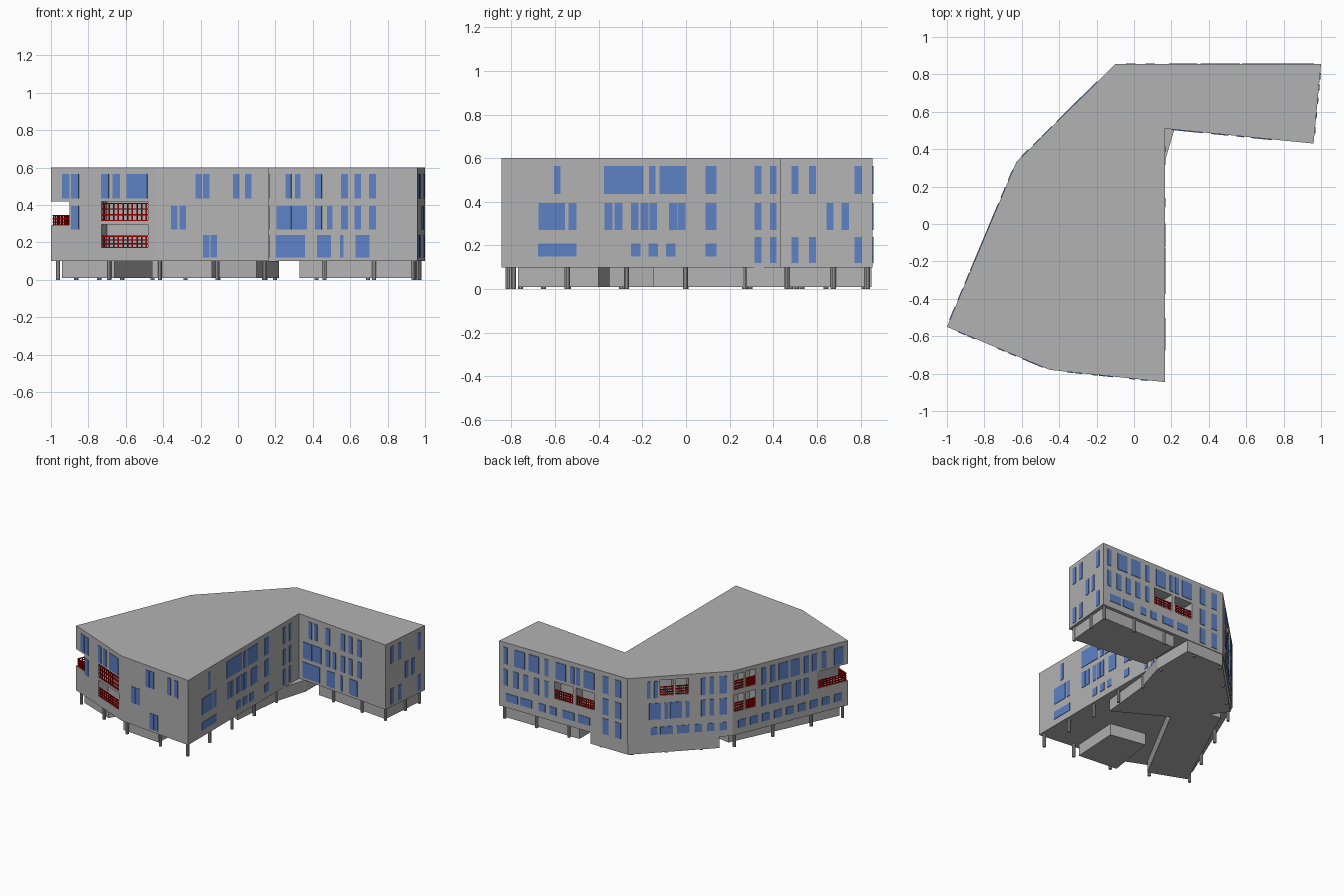
import bpy, bmesh
from mathutils import Vector

cube = bpy.data.objects.get("Cube")
if cube:
    bpy.data.objects.remove(cube, do_unlink=True)


def material(name, colour):
    m = bpy.data.materials.new(name)
    m.use_nodes = True
    m.diffuse_color = (*colour, 1)
    m.node_tree.nodes["Principled BSDF"].inputs["Base Color"].default_value = (*colour, 1)
    return m


GREY = material("concrete grey", (.45, .45, .45))
BLUE = material("window blue", (.11, .22, .56))
RED = material("railing red", (.55, 0, 0))

# Footprint corners, counter-clockwise from the left front corner
FOOT = [Vector(p) for p in ((-1, -.55), (-.45, -.78), (.165, -.845), (.165, .51),
                            (.96, .43), (1, .855), (-.1, .855), (-.63, .33))]
WALLS = ("front_left", "front", "court_side", "court_front",
         "wing_end", "back", "back_left", "left")
# Axis used to measure along each wall; other walls use percent of their length
AXIS = dict(front_left=0, front=0, court_side=1, court_front=0, wing_end=1)
# Bottom and top of each row of windows
STOREYS = dict(top=(.435, .565), mid=(.27, .395), low=(.12, .24), strip=(.15, .21))


def ends(wall):
    i = WALLS.index(wall)
    return FOOT[i], FOOT[(i + 1) % len(FOOT)]


def at(wall, v, out):
    """Point on a wall at measure v (hundredths), pushed outwards."""
    a, b = ends(wall)
    k = AXIS.get(wall)
    t = v / 100 if k is None else (v / 100 - a[k]) / (b[k] - a[k])
    d = (b - a).normalized()
    return a.lerp(b, t) + Vector((d.y, -d.x)) * out


def prism(bm, points, z0, z1):
    low = [bm.verts.new((*p, z0)) for p in points]
    top = [bm.verts.new((*p, z1)) for p in points]
    bm.faces.new(low[::-1])
    bm.faces.new(top)
    for i in range(len(points)):
        j = (i + 1) % len(points)
        bm.faces.new((low[i], low[j], top[j], top[i]))


def slab(bm, wall, v0, v1, z0, z1, inner, outer):
    prism(bm, [at(wall, v0, inner), at(wall, v0, outer),
               at(wall, v1, outer), at(wall, v1, inner)], z0, z1)


def finish(bm, name, mat):
    bmesh.ops.recalc_face_normals(bm, faces=bm.faces)
    mesh = bpy.data.meshes.new(name)
    bm.to_mesh(mesh)
    bm.free()
    mesh.materials.append(mat)
    ob = bpy.data.objects.new(name, mesh)
    bpy.context.collection.objects.link(ob)
    return ob


# Building body
bm = bmesh.new()
prism(bm, FOOT, .1, .6)
body = finish(bm, "building_body", GREY)

# Balcony recesses and their railings of horizontal rails and thin bars
recesses = bmesh.new()
rails = bmesh.new()


def railing(wall, v0, v1, z0, height):
    for i in range(4):
        z = z0 + height * i / 3
        slab(rails, wall, v0, v1, z, z + .006, -.012, -.004)
    step = (v1 - v0) / 10
    for i in range(10):
        v = v0 + step * (i + .5)
        slab(rails, wall, v - step * .12, v + step * .12, z0, z0 + height, -.011, -.005)


def balcony(wall, v0, v1, z0, z1, bays=2, height=.06):
    pier = (v1 - v0) * .08 * (bays - 1)
    width = (v1 - v0 - pier) / bays
    for i in range(bays):
        v = v0 + i * (width + pier)
        slab(recesses, wall, v, v + width, z0, z1, -.08, .03)
        railing(wall, v, v + width, z0, height)


balcony("front_left", -73, -48, .315, .42, bays=1, height=.09)
balcony("front_left", -73, -48, .17, .295, bays=1)
balcony("back", 43, 74, .28, .41)
balcony("back_left", 31, 58, .45, .57)
balcony("left", 1, 20, .45, .57)
balcony("left", 1, 20, .28, .41)

# Open balcony through the left front corner
prism(recesses, [(-1.1, -.7), (-.9, -.7), (-.9, -.2), (-1.1, -.2)], .29, .42)
railing("front_left", -99, -90, .29, .05)
railing("left", 73, 99, .29, .05)
finish(rails, "balcony_railings", RED)

cutter = finish(recesses, "balcony_cutter", GREY)
cutter.hide_render = True
mod = body.modifiers.new("balconies", "BOOLEAN")
mod.operation = "DIFFERENCE"
mod.solver = "EXACT"
mod.object = cutter
bpy.context.view_layer.objects.active = body
bpy.ops.object.modifier_apply(modifier=mod.name)
bpy.data.objects.remove(cutter, do_unlink=True)

# Windows: panes of one width, repeated on the named storeys
panes = {wall: bmesh.new() for wall in WALLS}


def windows(wall, storeys, width, *centres):
    for storey in storeys.split():
        for c in centres:
            slab(panes[wall], wall, c - width / 2, c + width / 2, *STOREYS[storey], -.003, .004)


windows("front_left", "top", 4, -92, -87, -71, -65)
windows("front_left", "top", 11, -54)
windows("front_left", "mid", 4, -87)

windows("front", "top", 3.5, -21, -17, -1, 5.5)
windows("front", "mid", 3.5, -34, -29.5)
windows("front", "low", 3.5, -17, -13)

windows("court_side", "top mid low", 3, 33, 40)
windows("court_side", "top mid strip", 5, 11.5)
windows("court_side", "top", 18, -28.5)
windows("court_side", "top", 12.5, -6)
windows("court_side", "top", 3, -59, -15.5)
windows("court_side", "mid", 12, -61.5)
windows("court_side", "mid", 3.6, -52, -35.5, -31, -23.5, -19, -15, -6, -2)
windows("court_side", "strip", 17.5, -59)
windows("court_side", "strip", 4.5, -23, -15, -7)

windows("court_front", "top mid", 3.6, 43, 57, 64, 72)
windows("court_front", "top", 3, 27, 32)
windows("court_front", "mid", 8, 24.5, 33)
windows("court_front", "mid", 3, 49)
windows("court_front", "low", 15.5, 28)
windows("court_front", "low", 7.5, 46, 66.5)
windows("court_front", "low", 2, 55.5)

windows("wing_end", "top low", 3.3, 50, 58, 79)
windows("wing_end", "mid", 3.3, 66, 73)

windows("back", "top mid low", 4.5, 83, 92.5)
windows("back", "top mid", 3, 5, 37)
windows("back", "top", 8, 16, 27, 48, 70)
windows("back", "top", 3, 57, 61.5)
windows("back", "mid", 4, 13, 21, 29)
windows("back", "strip", 9, 10, 21, 54, 66)
windows("back", "strip", 5, 33.5, 42)

windows("back_left", "top mid strip", 7, 91)
windows("back_left", "top mid", 4, 72, 80)
windows("back_left", "top", 3.5, 20, 27)
windows("back_left", "mid", 11, 26, 46)
windows("back_left", "mid", 4, 37, 57)
windows("back_left", "strip", 7, 25, 67, 79)
windows("back_left", "strip", 12, 37, 53)

windows("left", "top mid", 4, 27, 64)
windows("left", "top", 4, 35, 71, 79)
windows("left", "top", 8, 44, 54, 92)
windows("left", "mid", 8, 36, 47)
windows("left", "mid", 4, 57)
windows("left", "strip", 6.5, *[8 + 10.4 * i for i in range(9)])

for wall, bm in panes.items():
    finish(bm, wall + "_windows", BLUE)

# Ground floor blocks, set back beneath the body
BLOCKS = {
    "wing_base": [(.33, .52), (.94, .46), (.97, .83), (.33, .83)],
    "corner_base": [(.1, -.15), (.14, .25), (.22, .52), (.22, .85), (-.1, .85),
                    (-.56, .39), (-.35, .1)],
    "left_base": [(-.94, -.53), (-.66, -.64), (-.2, .22), (-.56, .28)],
    "front_base": [(-.46, -.74), (-.14, -.77), (-.12, -.4), (-.4, -.35)]}
for name, points in BLOCKS.items():
    bm = bmesh.new()
    prism(bm, points, .01, .1)
    finish(bm, name, GREY)

# Columns carrying the overhang
bm = bmesh.new()
for wall in WALLS:
    a, b = ends(wall)
    d = (b - a).normalized()
    start = a + d * .03 + Vector((-d.y, d.x)) * .025
    count = max(2, round((b - a).length / .28))
    for i in range(count):
        p = start + (b - a) * (i / count)
        ring = bmesh.ops.create_cone(bm, cap_ends=True, segments=10,
                                     radius1=.012, radius2=.012, depth=.1)
        bmesh.ops.translate(bm, verts=ring["verts"], vec=(*p, .05))
columns = finish(bm, "columns", GREY)
bpy.context.view_layer.objects.active = columns
columns.select_set(True)
bpy.ops.object.shade_smooth_by_angle()
